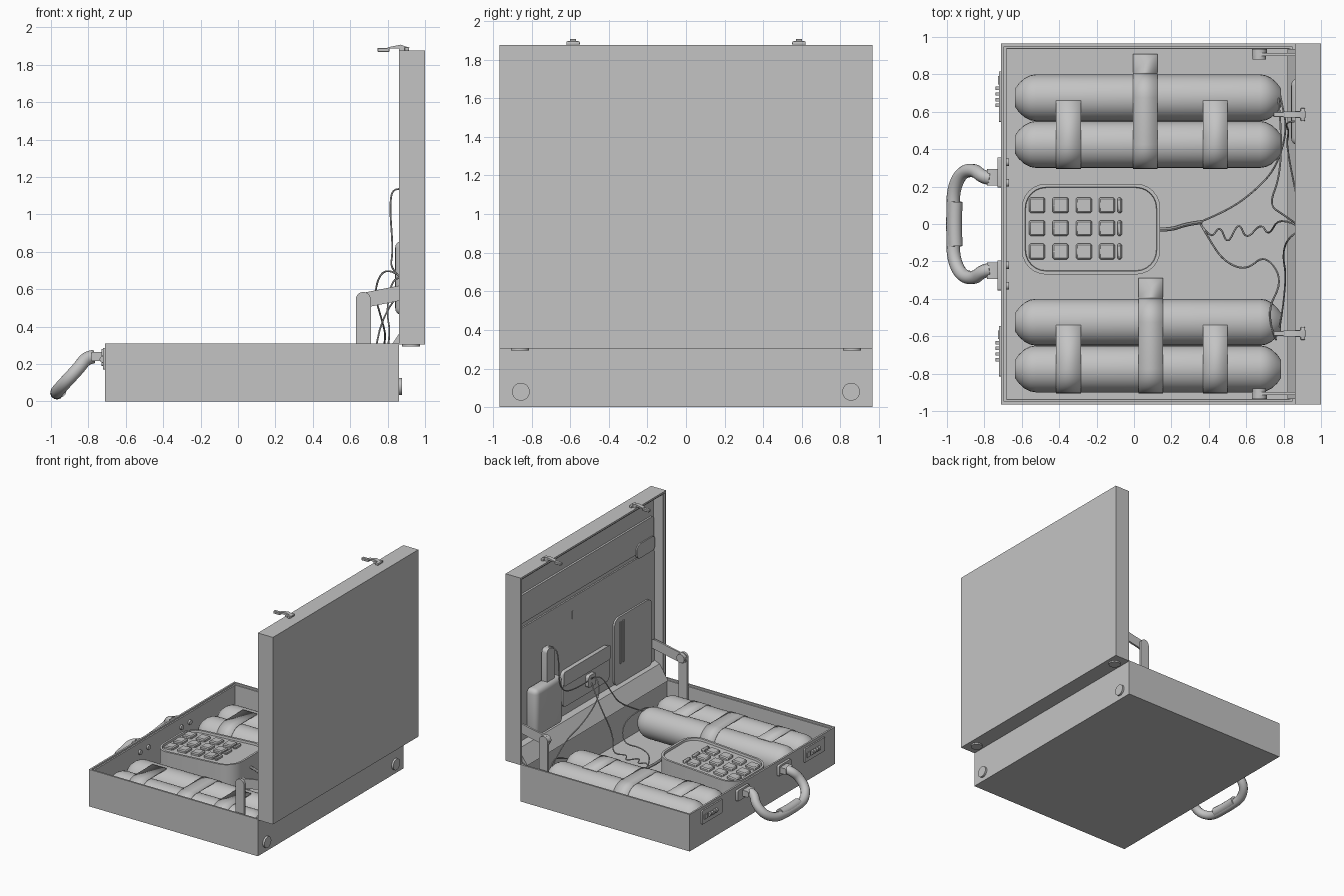
import bpy, bmesh, math
from mathutils import Vector

if "Cube" in bpy.data.objects:
    bpy.data.objects.remove(bpy.data.objects["Cube"], do_unlink=True)

GREY = (0.55, 0.55, 0.55, 1)
mat = bpy.data.materials.new("plain grey")
mat.use_nodes = True
mat.diffuse_color = GREY
mat.node_tree.nodes["Principled BSDF"].inputs["Base Color"].default_value = GREY
made = []


def finish(name, bm):
    bmesh.ops.recalc_face_normals(bm, faces=bm.faces[:])
    me = bpy.data.meshes.new(name)
    bm.to_mesh(me)
    bm.free()
    ob = bpy.data.objects.new(name, me)
    bpy.context.collection.objects.link(ob)
    me.materials.append(mat)
    made.append(ob)
    return ob


def block(lo, hi, r=0, axis=None, segs=4):
    """Box between two corners; rounds the edges along one axis, or all of them."""
    bm = bmesh.new()
    bmesh.ops.create_cube(bm, size=1)
    for v in bm.verts:
        v.co = Vector([(a + b) / 2 + c * (b - a) for a, b, c in zip(lo, hi, v.co)])
    if r:
        def along(e):
            d = (e.verts[0].co - e.verts[1].co).normalized()
            return axis is None or abs(d[axis]) > 0.9
        bmesh.ops.bevel(bm, geom=[e for e in bm.edges if along(e)], offset=r,
                        segments=segs, affect='EDGES', profile=0.5)
    bm.normal_update()
    return bm


def box(name, lo, hi, r=0, axis=None, segs=4):
    return finish(name, block(lo, hi, r, axis, segs))


def sink(bm, normal, steps):
    """Inset the face looking along normal, and push it in, step by step."""
    n = Vector(normal)
    face = max(bm.faces, key=lambda f: f.normal.dot(n) * f.calc_area())
    for inset, depth in steps:
        bmesh.ops.inset_region(bm, faces=[face], thickness=inset, use_even_offset=True)
        for v in face.verts:
            v.co -= n * depth
    return bm


def disc(name, centre, r, depth, axis, segs=24):
    bm = bmesh.new()
    bmesh.ops.create_cone(bm, cap_ends=True, segments=segs, radius1=r, radius2=r, depth=depth)
    turn = Vector((0, 0, 1)).rotation_difference(Vector([i == axis for i in range(3)]))
    for v in bm.verts:
        v.co = turn @ v.co + Vector(centre)
    return finish(name, bm)


def extrude_outline(name, pts, offset):
    bm = bmesh.new()
    face = bm.faces.new([bm.verts.new(p) for p in pts])
    new = bmesh.ops.extrude_face_region(bm, geom=[face])["geom"]
    bmesh.ops.translate(bm, vec=offset, verts=[v for v in new if isinstance(v, bmesh.types.BMVert)])
    return finish(name, bm)


def link(name, a, b, half, y, thick):
    """Flat bar with round ends between two (x, z) points."""
    base = math.atan2(b[1] - a[1], b[0] - a[0])
    pts = []
    for c, start in ((b, base - math.pi / 2), (a, base + math.pi / 2)):
        for i in range(11):
            t = start + math.pi * i / 10
            pts.append((c[0] + half * math.cos(t), y - thick / 2, c[1] + half * math.sin(t)))
    return extrude_outline(name, pts, (0, thick, 0))


def cable(name, pts, r, sides=1):
    cu = bpy.data.curves.new(name, 'CURVE')
    cu.dimensions = '3D'
    cu.bevel_depth, cu.bevel_resolution, cu.use_fill_caps = r, sides, True
    sp = cu.splines.new('NURBS')
    sp.points.add(len(pts) - 1)
    for p, co in zip(sp.points, pts):
        p.co = (*co, 1)
    sp.use_endpoint_u, sp.order_u, sp.resolution_u = True, 3, 6
    ob = bpy.data.objects.new(name, cu)
    bpy.context.collection.objects.link(ob)
    cu.materials.append(mat)
    made.append(ob)


# Tray and lid shells
finish("tray", sink(block((-.71, -.965, 0), (.86, .965, .31)), (0, 0, 1),
                    [(.015, 0), (.001, .012), (.012, 0), (.001, .28)]))
finish("lid", sink(block((.86, -.965, .305), (1, .965, 1.875)), (-1, 0, 0),
                   [(.015, 0), (.001, .012), (.012, 0), (.001, .085)]))
extrude_outline("hinge_flap", [(.82, -.935, .3), (.85, -.935, .3), (.955, -.935, .4),
                               (.955, -.935, .44), (.9, -.935, .42)], (0, 1.87, 0))

# Lid lining and pockets
box("upper_pouch", (.94, -.92, 1.42), (.962, .92, 1.66), .03, 0)
box("upper_pouch_tab", (.93, -.92, 1.38), (.945, -.68, 1.5), .04, 0)
box("lower_lining", (.945, -.93, .42), (.962, .93, 1.38), .03, 0)
box("card_pocket", (.93, -.88, .42), (.95, -.38, .99), .06, 0)
for y in (-.5, -.46):
    box("pen_loop", (.92, y, .6), (.935, y + .015, .95))
box("middle_pocket", (.92, -.3, .52), (.95, .32, .82), .04, 0)
box("middle_pocket_flap", (.91, -.3, .7), (.925, .32, .82), .02, 0)
box("side_pouch", (.84, .42, .46), (.95, .78, .86), .04)
box("handset", (.87, .5, .6), (.92, .6, 1.13), .03, 0)
box("lining_seam", (.94, .15, 1.2), (.947, .16, 1.27))

# Cylinders lying in the tray
ZC = .14
END = [(0, 0), (0, .05), (.02, .078), (.05, .105), (.08, .12), (.11, .125)]
PROFILE = [(-.635 + a, r) for a, r in END] + [(.785 - a, r) for a, r in reversed(END)]
for y in (.425, .675, -.525, -.775):
    bm = bmesh.new()
    vs = [bm.verts.new((x, 0, r)) for x, r in PROFILE]
    es = [bm.edges.new(p) for p in zip(vs, vs[1:])]
    bmesh.ops.spin(bm, geom=vs + es, cent=(0, 0, 0), axis=(1, 0, 0),
                   angle=math.tau, steps=28, use_merge=True)
    bmesh.ops.remove_doubles(bm, verts=bm.verts[:], dist=1e-4)
    bmesh.ops.translate(bm, vec=(0, y, ZC), verts=bm.verts[:])
    finish("cylinder", bm)


def strap(x, y_low, full):
    """Ribbon over a pair of cylinders; a full one runs down to the tray floor."""
    r, path = .13, [(y_low - .13, .02)]
    arc = [math.pi * (1 - i / 16) for i in range(9)]
    path += [(y_low + r * math.cos(t), ZC + r * math.sin(t)) for t in arc]
    if full:
        path += [(y_low + .25 - r * math.cos(t), ZC + r * math.sin(t)) for t in reversed(arc)]
        path += [(y_low + .385, .03), (y_low + .485, .03)]
    else:
        path.append((y_low + .235, ZC + r))
    bm = bmesh.new()
    rows = [[bm.verts.new((x + s * .066, y, z)) for s in (-1, 1)] for y, z in path]
    for a, b in zip(rows, rows[1:]):
        bm.faces.new((a[0], a[1], b[1], b[0]))
    ob = finish("strap", bm)
    ob.modifiers.new("thickness", 'SOLIDIFY').thickness = .008


for y_low, mid in ((.425, .06), (-.775, .09)):
    for x, full in ((-.35, False), (mid, True), (.435, False)):
        strap(x, y_low, full)

# Keypad unit with a raised rear end
def tilt(z, x):
    return z + .06 * (x + .6)


bm = sink(block((-.6, -.27, .016), (.14, .215, .245), .13, 2, 6), (0, 0, 1),
          [(.018, 0), (.003, .018)])
for v in bm.verts:
    if v.co.z > .1:
        v.co.z = tilt(v.co.z, v.co.x)
finish("keypad_body", bm)
for x, w in ((-.518, .085), (-.393, .085), (-.268, .085), (-.145, .085), (-.077, .025)):
    for y in (.1, -.022, -.147):
        bm = block((x - w / 2, y - .042, .21), (x + w / 2, y + .042, .25), .008, None, 1)
        for v in bm.verts:
            v.co.z = tilt(v.co.z, v.co.x)
        finish("key", bm)
for x in (-.48, -.14):
    for y in (.24, -.3):
        box("floor_slot", (x, y, .01), (x + .13, y + .01, .025))

# Cables between the keypad, the cylinders and the lid
cable("keypad_cable", [(.13, -.03, .2), (.2, -.03, .19), (.28, 0, .1), (.36, .01, .05)], .011, 2)
node = (.91, -.03, .63)
cable("cable_a", [(.35, .01, .05), (.5, .07, .05), (.65, .18, .06), (.76, .3, .12),
                  (.82, .5, .2), (.79, .65, .25), (.78, .7, .15)], .005)
cable("cable_b", [(.35, .01, .05), (.41, -.09, .05), (.46, 0, .05), (.5, -.12, .05), (.56, .02, .06),
                  (.6, -.09, .06), (.68, .01, .08), (.72, -.07, .2), (.78, .05, .5), node], .005)
cable("cable_c", [(.35, .01, .05), (.4, -.08, .05), (.48, -.2, .05), (.6, -.25, .06), (.7, -.16, .1),
                  (.8, -.3, .2), (.7, -.48, .3), (.76, -.62, .2)], .005)
cable("cable_d", [node, (.8, .05, .74), (.72, .1, .6), (.78, .25, .4), (.79, .5, .34), (.77, .68, .2)], .005)
cable("cable_e", [node, (.84, -.05, .7), (.79, -.15, .5), (.82, -.3, .34), (.78, -.55, .2)], .005)
cable("handset_cable", [(.89, .55, 1.13), (.83, .55, 1.15), (.81, .53, 1.05), (.83, .5, .8), (.81, .4, .7), node], .005)
box("cable_socket", (.89, -.08, .58), (.93, .02, .68), .02, 0)

for s in (-1, 1):
    # Lid stays
    link("stay_post", (.67, .1), (.67, .545), .04, s * .925, .02)
    link("stay_arm", (.67, .54), (.92, .59), .04, s * .905, .016)
    disc("stay_pivot", (.67, s * .893, .545), .036, .025, 1)
    # Catches on the lid edge
    y = s * .585
    box("catch_base", (.86, y - .018, 1.874), (.91, y + .018, 1.893))
    box("catch_bar", (.89, y - .035, 1.874), (.915, y + .035, 1.895), .006, None, 2)
    extrude_outline("catch_arm", [(.8, y - .016, 1.885), (.8, y - .016, 1.893),
                                  (.87, y - .016, 1.907), (.92, y - .016, 1.89)], (0, .032, 0))
    box("catch_hook", (.745, y - .014, 1.868), (.81, y + .014, 1.89), .004, None, 1)
    # Combination locks
    y = s * .68
    box("lock_plate", (-.722, y - .135, .17), (-.705, y + .135, .285), .008, 0)
    for i in range(4):
        disc("lock_dial", (-.722, y - .045 + i * .03, .225), .018, .018, 1, 16)
    box("lock_slide", (-.728, y + .065, .205), (-.72, y + .11, .245))
    # Feet on the tray and the lid
    disc("tray_foot", (.866, s * .855, .08), .046, .02, 0)
    disc("lid_foot", (.925, s * .86, .301), .047, .016, 2)
    # Handle mounts and their rivets
    box("handle_mount", (-.73, s * .275 - .08, .19), (-.705, s * .275 + .08, .28), .01, 0)
    box("handle_lug", (-.785, s * .25 - .045, .215), (-.72, s * .25 + .045, .265), .012, 1)
    for y in (.22, .33):
        disc("rivet", (-.676, s * y, .22), .02, .016, 0, 12)

# Handle
half = [(-.77, .245, .24), (-.81, .25, .235), (-.85, .29, .18), (-.92, .28, .105), (-.965, .19, .055), (-.968, .07, .046)]
cable("handle", half + [(x, -y, z) for x, y, z in reversed(half)], .036, 4)
cable("handle_grip", [(-.955, .12, .06), (-.962, 0, .054), (-.955, -.12, .06)], .039, 4)

# Turn the cables into meshes and shade everything by angle
bpy.ops.object.select_all(action='DESELECT')
for ob in made:
    ob.select_set(ob.type == 'CURVE')
    if ob.type == 'CURVE':
        bpy.context.view_layer.objects.active = ob
bpy.ops.object.convert(target='MESH')
for ob in made:
    ob.select_set(True)
bpy.ops.object.shade_smooth_by_angle(angle=math.radians(35))
